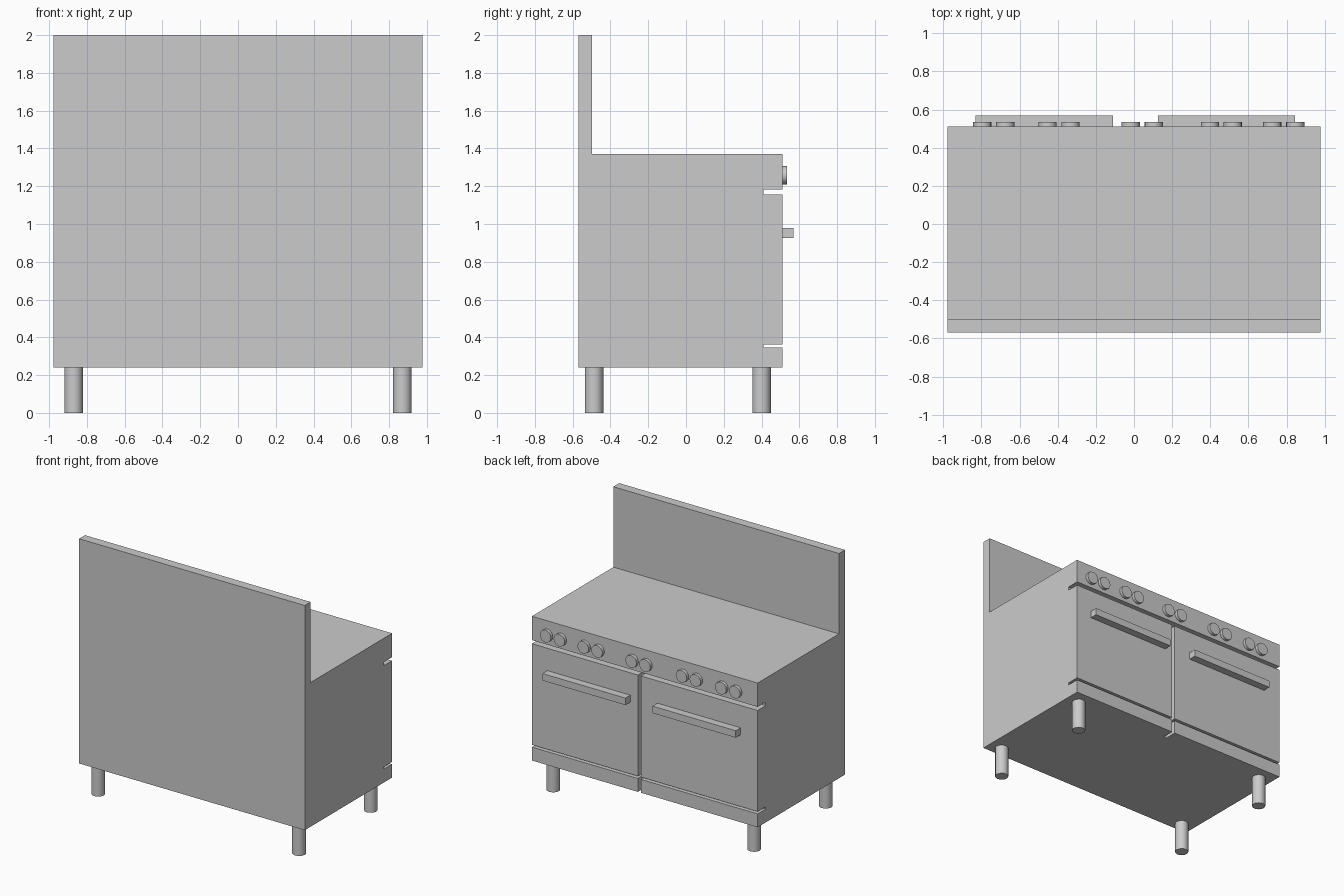
import bpy, bmesh, math
from mathutils import Vector

if "Cube" in bpy.data.objects:
    bpy.data.objects.remove(bpy.data.objects["Cube"])

FRONT = 0.51   # y of the door side
SLOT = 0.41    # y of the slot bottoms


def box(name, x0, x1, y0, y1, z0, z1):
    bpy.ops.mesh.primitive_cube_add(size=1, location=((x0 + x1) / 2, (y0 + y1) / 2, (z0 + z1) / 2))
    ob = bpy.context.object
    ob.name = name
    ob.scale = (x1 - x0, y1 - y0, z1 - z0)
    bpy.ops.object.transform_apply(location=False, rotation=False, scale=True)
    return ob


def cylinder(name, loc, radius, depth, rot=(0, 0, 0)):
    bpy.ops.mesh.primitive_cylinder_add(vertices=16, radius=radius, depth=depth, location=loc, rotation=rot)
    ob = bpy.context.object
    ob.name = name
    bpy.ops.object.shade_smooth_by_angle(angle=math.radians(30))
    return ob


# Body with backsplash: side profile (y, z) extruded along x, with the horizontal slots
profile = [(-0.57, 0.24), (FRONT, 0.24), (FRONT, 0.345), (SLOT, 0.345), (SLOT, 0.363), (FRONT, 0.363),
           (FRONT, 1.155), (SLOT, 1.155), (SLOT, 1.183), (FRONT, 1.183), (FRONT, 1.37),
           (-0.497, 1.37), (-0.497, 2.0), (-0.57, 2.0)]
bm = bmesh.new()
face = bm.faces.new([bm.verts.new((-0.978, y, z)) for y, z in profile])
ext = bmesh.ops.extrude_face_region(bm, geom=[face])
bmesh.ops.translate(bm, vec=Vector((1.956, 0, 0)),
                    verts=[g for g in ext["geom"] if isinstance(g, bmesh.types.BMVert)])
bmesh.ops.recalc_face_normals(bm, faces=bm.faces)
mesh = bpy.data.meshes.new("stove_body")
bm.to_mesh(mesh)
bm.free()
body = bpy.data.objects.new("stove_body", mesh)
bpy.context.collection.objects.link(body)

# Vertical gap between the two doors and the two drawers
cutter = box("door_gap_cutter", 0.034, 0.06, SLOT + 0.001, FRONT + 0.1, 0.1, 1.17)
cutter.hide_render = True
mod = body.modifiers.new("door_gap", 'BOOLEAN')
mod.operation = 'DIFFERENCE'
mod.solver = 'EXACT'
mod.object = cutter
bpy.context.view_layer.objects.active = body
bpy.ops.object.modifier_apply(modifier=mod.name)
bpy.data.objects.remove(cutter)

# Door handles
for side, x in (("left", -0.83), ("right", 0.125)):
    box(f"door_handle_{side}", x, x + 0.72, FRONT, 0.57, 0.925, 0.98)

# Knobs in pairs along the control panel
for i, x in enumerate((-0.735, -0.393, 0.043, 0.458, 0.785)):
    for j, dx in enumerate((-0.06, 0.06)):
        cylinder(f"knob_{2 * i + j + 1}", (x + dx, 0.522, 1.258), 0.048, 0.025, (math.pi / 2, 0, 0))

# Legs
for sx in (-1, 1):
    for y in (-0.487, 0.40):
        cylinder("leg", (sx * 0.87, y, 0.12), 0.049, 0.24)
